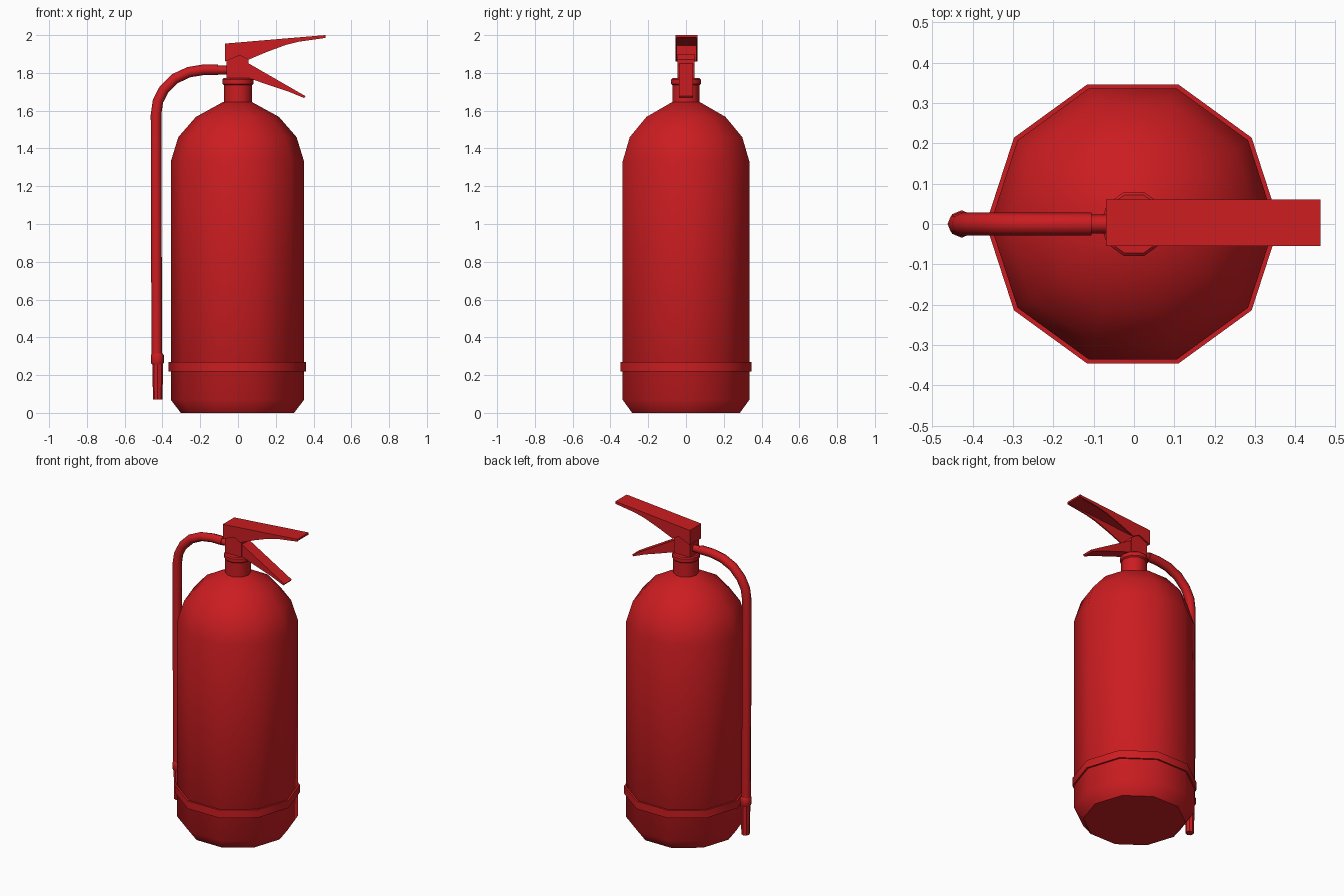
import bpy, bmesh, math
from mathutils import Vector

if "Cube" in bpy.data.objects:
    bpy.data.objects.remove(bpy.data.objects["Cube"])

red = bpy.data.materials.new("red_paint")
red.diffuse_color = (0.6, 0.012, 0.015, 1)
red.use_nodes = True
red.node_tree.nodes["Principled BSDF"].inputs["Base Color"].default_value = red.diffuse_color


def finish(name, bm, smooth=None):
    bmesh.ops.recalc_face_normals(bm, faces=bm.faces)
    me = bpy.data.meshes.new(name)
    bm.to_mesh(me)
    bm.free()
    me.materials.append(red)
    ob = bpy.data.objects.new(name, me)
    bpy.context.collection.objects.link(ob)
    if smooth:
        bpy.ops.object.select_all(action='DESELECT')
        ob.select_set(True)
        bpy.context.view_layer.objects.active = ob
        bpy.ops.object.shade_smooth_by_angle(angle=math.radians(smooth))
    return ob


def skin(bm, rings):
    """Bridge closed rings of points and cap both ends."""
    vs = [[bm.verts.new(p) for p in r] for r in rings]
    n = len(vs[0])
    for a, b in zip(vs, vs[1:]):
        for i in range(n):
            bm.faces.new((a[i], a[(i + 1) % n], b[(i + 1) % n], b[i]))
    bm.faces.new(vs[0])
    bm.faces.new(vs[-1])


def lathe(name, profile, cx=-0.003, sides=10, smooth=40):
    bm = bmesh.new()
    skin(bm, [[(cx + r * math.cos(math.tau * i / sides),
                r * math.sin(math.tau * i / sides), z)
               for i in range(sides)] for r, z in profile])
    return finish(name, bm, smooth)


def tube(name, path, sides=8):
    """Sweep a circle along (x, z, radius) points in the xz plane."""
    pts = [Vector((x, 0, z)) for x, z, r in path]
    rings = []
    for k, p in enumerate(pts):
        t = (pts[min(k + 1, len(pts) - 1)] - pts[max(k - 1, 0)]).normalized()
        u, v = Vector((-t.z, 0, t.x)), Vector((0, 1, 0))
        rings.append([p + path[k][2] * (u * math.cos(math.tau * i / sides)
                                        + v * math.sin(math.tau * i / sides))
                      for i in range(sides)])
    bm = bmesh.new()
    skin(bm, rings)
    return finish(name, bm, 50)


def prisms(name, parts):
    """Extrude xz outlines between two y values."""
    bm = bmesh.new()
    for outline, y0, y1 in parts:
        skin(bm, [[(x, y, z) for x, z in outline] for y in (y0, y1)])
    return finish(name, bm)


# Tank
lathe("tank", [(0.3, 0), (0.353, 0.07), (0.353, 1.33), (0.313, 1.46),
               (0.22, 1.567), (0.078, 1.645)])
lathe("base_band", [(0.35, 0.22), (0.364, 0.22), (0.364, 0.27), (0.35, 0.27)])

# Neck and collar
lathe("neck", [(0.075, 1.63), (0.075, 1.745)], 0)
lathe("neck_collar", [(0.075, 1.735), (0.083, 1.742), (0.083, 1.765), (0.076, 1.772)], 0)

# Valve block
prisms("valve_block", [([(-0.06, 1.765), (0.055, 1.765), (0.055, 1.87),
                         (0.01, 1.9), (-0.06, 1.87)], -0.045, 0.045)])

# Upper handle: a channel open underneath
side = [(-0.07, 1.955), (0.462, 2.0), (0.462, 1.985), (0.32, 1.965), (0.25, 1.947),
        (0.15, 1.91), (0.055, 1.87), (0.01, 1.893), (-0.07, 1.86)]
top = [(-0.07, 1.955), (0.462, 2.0), (0.462, 1.988), (-0.07, 1.943)]
back = [(-0.07, 1.95), (-0.07, 1.86), (-0.06, 1.864), (-0.06, 1.95)]
prisms("upper_handle", [(side, -0.055, -0.047), (side, 0.053, 0.061),
                        (top, -0.0545, 0.0605), (back, -0.05, 0.056)])

# Lower lever
prisms("lower_lever", [([(0.03, 1.865), (0.1, 1.825), (0.357, 1.677), (0.35, 1.667),
                         (0.27, 1.7), (0.15, 1.74), (0.05, 1.775)], -0.038, 0.038)])

# Hose with connector, and nozzle
tube("hose_connector", [(-0.04, 1.815, 0.023), (-0.12, 1.815, 0.023)])
tube("hose", [(-0.105, 1.817, 0.028), (-0.18, 1.817, 0.028), (-0.26, 1.804, 0.028),
              (-0.335, 1.769, 0.028), (-0.392, 1.712, 0.028), (-0.424, 1.65, 0.028),
              (-0.434, 1.58, 0.028), (-0.43, 0.28, 0.028)])
lathe("nozzle_collar", [(0.028, 0.255), (0.034, 0.265), (0.034, 0.305), (0.028, 0.315)],
      -0.427, 8)
lathe("nozzle", [(0.025, 0.07), (0.029, 0.27)], -0.425, 8)
